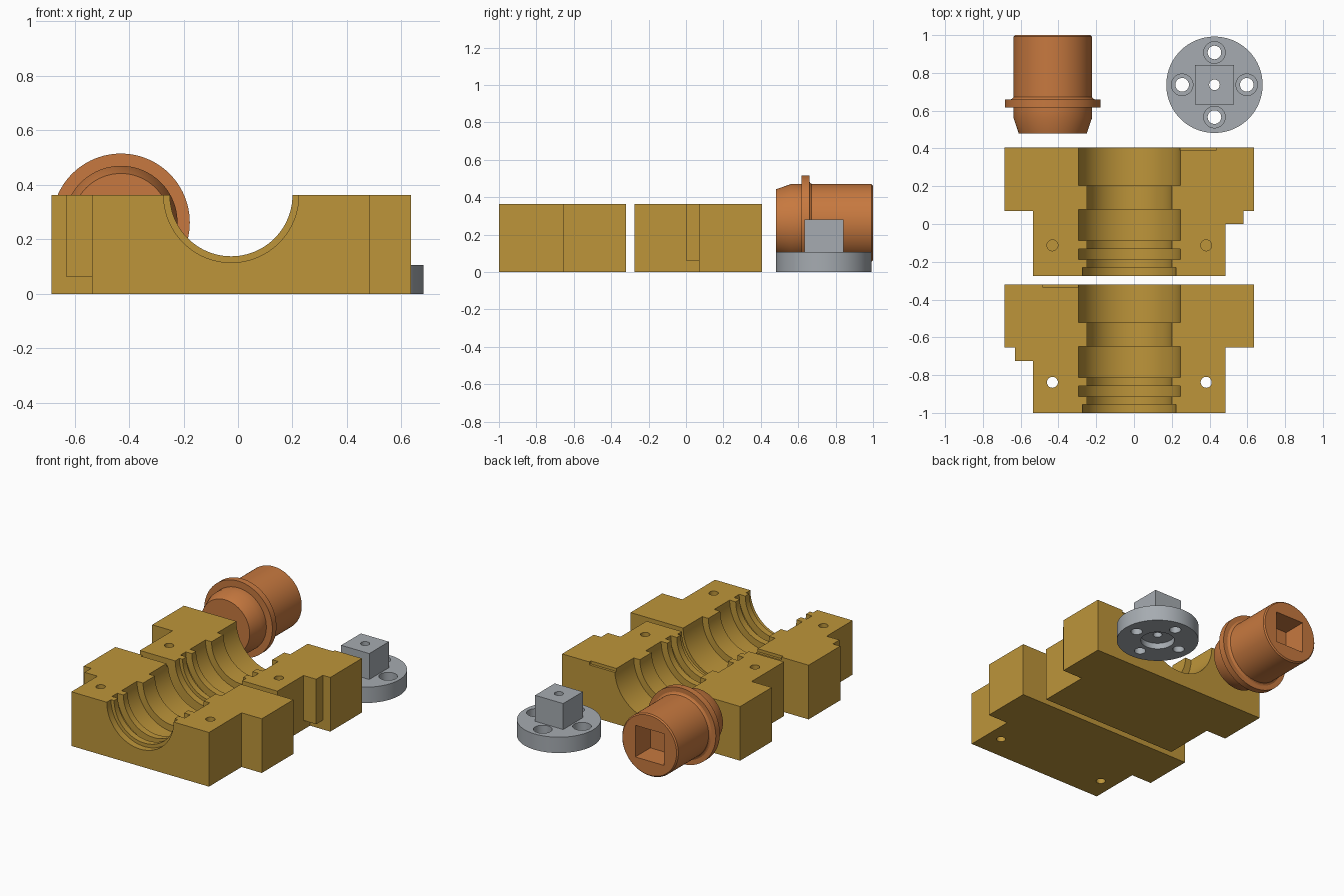
import bpy, bmesh, math
from mathutils import Matrix, Vector

if "Cube" in bpy.data.objects:
    bpy.data.objects.remove(bpy.data.objects["Cube"])


def material(name, rgb):
    m = bpy.data.materials.new(name)
    m.diffuse_color = (*rgb, 1)
    m.use_nodes = True
    m.node_tree.nodes["Principled BSDF"].inputs["Base Color"].default_value = m.diffuse_color
    return m


BRASS = material("brass yellow", (0.51, 0.30, 0.042))
COPPER = material("copper orange", (0.57, 0.19, 0.05))
STEEL = material("steel grey", (0.38, 0.41, 0.44))


def finish(name, bm, mat=None):
    bmesh.ops.recalc_face_normals(bm, faces=bm.faces)
    me = bpy.data.meshes.new(name)
    bm.to_mesh(me)
    bm.free()
    ob = bpy.data.objects.new(name, me)
    bpy.context.collection.objects.link(ob)
    if mat:
        me.materials.append(mat)
    return ob


def box(name, x0, x1, y0, y1, z0, z1, mat=None):
    bm = bmesh.new()
    bmesh.ops.create_cube(bm, size=1)
    for v in bm.verts:
        v.co = Vector((x0 + (v.co.x + .5) * (x1 - x0),
                       y0 + (v.co.y + .5) * (y1 - y0),
                       z0 + (v.co.z + .5) * (z1 - z0)))
    return finish(name, bm, mat)


def prism(name, outline, height, mat):
    bm = bmesh.new()
    f = bm.faces.new([bm.verts.new((x, y, 0)) for x, y in outline])
    new = bmesh.ops.extrude_face_region(bm, geom=[f])["geom"]
    bmesh.ops.translate(bm, vec=(0, 0, height),
                        verts=[v for v in new if isinstance(v, bmesh.types.BMVert)])
    return finish(name, bm, mat)


def lathe(name, profile, origin, axis="Z", mat=None, n=72):
    """Solid of revolution from (position along axis, radius) points."""
    bm = bmesh.new()
    rings = []
    for t, r in profile:
        ring = []
        for i in range(n):
            a = 2 * math.pi * i / n
            c, s = r * math.cos(a), r * math.sin(a)
            p = (c, s, t) if axis == "Z" else (c, t, s)
            ring.append(bm.verts.new(Vector(p) + Vector(origin)))
        rings.append(ring)
    for a, b in zip(rings, rings[1:]):
        for i in range(n):
            j = (i + 1) % n
            bm.faces.new((a[i], a[j], b[j], b[i]))
    bm.faces.new(rings[0])
    bm.faces.new(rings[-1])
    return finish(name, bm, mat)


def boolean(ob, cutters, op="DIFFERENCE"):
    bpy.context.view_layer.objects.active = ob
    for c in cutters:
        mod = ob.modifiers.new("cut", "BOOLEAN")
        mod.operation, mod.solver, mod.object = op, "EXACT", c
        bpy.ops.object.modifier_apply(modifier=mod.name)
        bpy.data.objects.remove(c, do_unlink=True)


def smooth(ob):
    bpy.ops.object.select_all(action="DESELECT")
    ob.select_set(True)
    bpy.context.view_layer.objects.active = ob
    bpy.ops.object.shade_smooth_by_angle(angle=math.radians(20))


# Clamp halves: stepped blocks with a half bore, mirrored left to right
CX, H = -0.025, 0.363
BORE = [(-.05, .248), (.045, .248), (.045, .225), (.087, .225), (.087, .27),
        (.143, .27), (.143, .225), (.188, .225), (.188, .27), (.352, .27),
        (.352, .225), (.478, .225), (.478, .27), (.73, .27)]


def clamp_half(name, y0, side, hole_bottom):
    out = [(-.51, 0), (.51, 0), (.51, .345), (.66, .345), (.66, .68),
           (-.66, .68), (-.66, .345), (-.51, .345)]
    block = prism(name, [(CX + x, y0 + y) for x, y in out], H, BRASS)

    def span(a, b):
        return sorted((CX + side * a, CX + side * b))

    # locating key on one shoulder
    key = box("key", *span(.49, .605), y0 + .275, y0 + .36, .062, H, BRASS)
    boolean(block, [key], "UNION")
    # stepped bore, shallow pry slot, dowel holes
    cut = [lathe("bore_cutter", BORE, (CX, y0, H), "Y", n=96),
           box("slot_cutter", *span(.215, .458), y0 + .663, y0 + .72, H - .02, H + .05)]
    cut += [lathe("dowel_cutter", [(hole_bottom, .029), (H + .05, .029)],
                  (CX + s * .407, y0 + .162, 0), n=32) for s in (-1, 1)]
    boolean(block, cut)
    smooth(block)


clamp_half("front_clamp_half", -1.0, -1, -.05)
clamp_half("back_clamp_half", -.275, 1, .16)

# Flanged plug lying on its side, with a square socket in the back end
PX, PZ = -.43, .262
plug = lathe("flanged_plug", [(.48, .18), (.562, .208), (.617, .208), (.617, .253),
                              (.66, .253), (.66, .222), (.664, .214), (.672, .208),
                              (.992, .208), (1.0, .2)],
             (PX, 0, PZ), "Y", COPPER, 96)
boolean(plug, [box("socket_cutter", PX - .106, PX + .106, .84, 1.05,
                   PZ - .106, PZ + .106)])
smooth(plug)

# Round drive plate with a square peg
DX, DY, T = .426, .737, .106
plate = lathe("drive_plate", [(0, .255), (T, .255)], (DX, DY, 0), "Z", STEEL, 96)
peg = box("square_peg", DX - .104, DX + .104, DY - .104, DY + .104, T - .02, .28, STEEL)
boolean(plate, [peg], "UNION")
# centre hole, underside recess and four counterbored screw holes
cuts = [lathe("centre_cutter", [(-.05, .105), (.04, .105), (.04, .028), (.4, .028)],
              (DX, DY, 0), n=48)]
for i in range(4):
    a = i * math.pi / 2
    cuts.append(lathe("screw_cutter", [(-.05, .036), (.05, .036), (.05, .057), (.16, .057)],
                      (DX + .171 * math.cos(a), DY + .171 * math.sin(a), 0), n=40))
boolean(plate, cuts)
smooth(plate)
